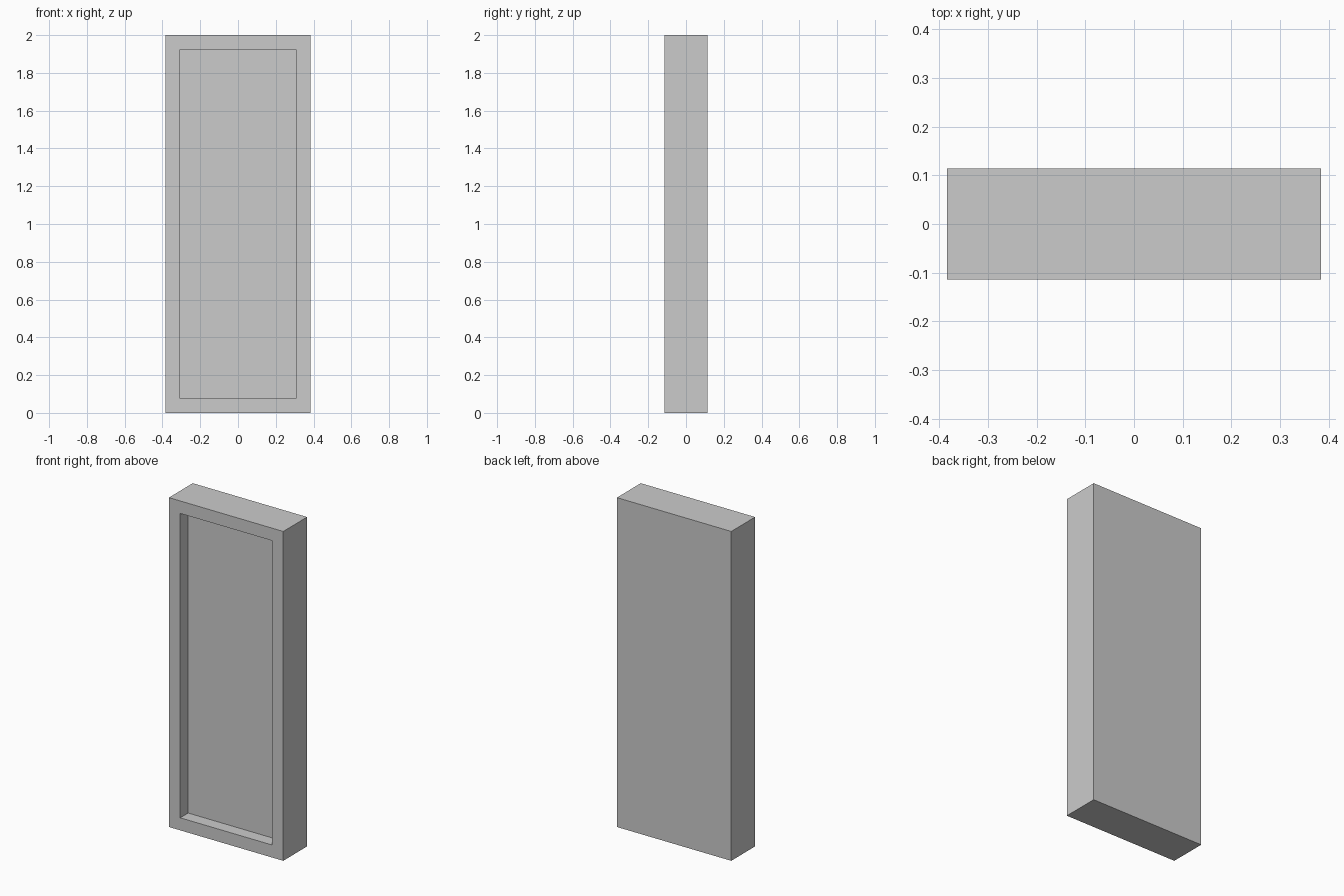
import bpy, bmesh
from mathutils import Matrix, Vector

if "Cube" in bpy.data.objects:
    bpy.data.objects.remove(bpy.data.objects["Cube"])

WIDTH, DEPTH, HEIGHT = 0.768, 0.229, 2.0
BORDER, RECESS = 0.076, 0.076

# Upright slab with a rectangular recess in its front face
bm = bmesh.new()
bmesh.ops.create_cube(bm, size=1.0, matrix=Matrix.Translation((0, 0, HEIGHT / 2))
                      @ Matrix.Diagonal((WIDTH, DEPTH, HEIGHT, 1)))
bm.normal_update()
front = min(bm.faces, key=lambda f: f.normal.y)

# Inset the border, then sink the panel with straight walls
bmesh.ops.inset_region(bm, faces=[front], thickness=BORDER, use_even_offset=True)
panel = bmesh.ops.extrude_discrete_faces(bm, faces=[front])["faces"][0]
bmesh.ops.translate(bm, verts=panel.verts, vec=Vector((0, RECESS, 0)))
bmesh.ops.recalc_face_normals(bm, faces=bm.faces)

mesh = bpy.data.meshes.new("recessed_panel")
bm.to_mesh(mesh)
bm.free()
obj = bpy.data.objects.new("recessed_panel", mesh)
bpy.context.collection.objects.link(obj)
